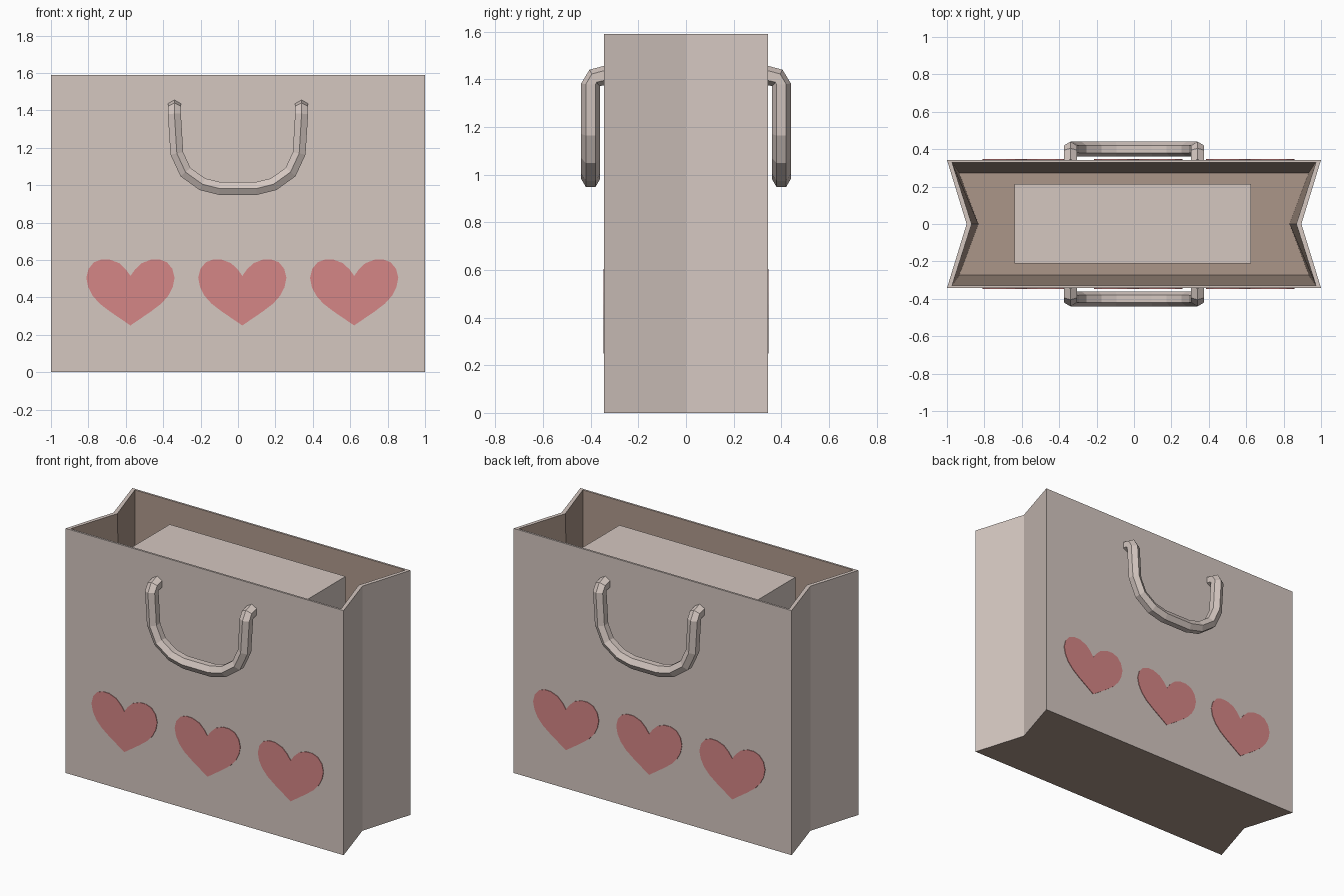
import bpy, bmesh
from mathutils import Vector
import math

if "Cube" in bpy.data.objects:
    bpy.data.objects.remove(bpy.data.objects["Cube"])


def material(name, rgb):
    m = bpy.data.materials.new(name)
    m.diffuse_color = (*rgb, 1)
    m.use_nodes = True
    m.node_tree.nodes["Principled BSDF"].inputs["Base Color"].default_value = m.diffuse_color
    return m


PAPER = material("pale_paper", (0.66, 0.57, 0.53))
BROWN = material("brown_lining", (0.41, 0.305, 0.25))
PINK = material("heart_pink", (0.665, 0.24, 0.24))


def finish(bm, name, mats):
    bmesh.ops.recalc_face_normals(bm, faces=bm.faces)
    me = bpy.data.meshes.new(name)
    bm.to_mesh(me)
    bm.free()
    for m in mats:
        me.materials.append(m)
    ob = bpy.data.objects.new(name, me)
    bpy.context.collection.objects.link(ob)
    return ob


def loft(bm, rings, mats=None):
    """Join rings of points with quads and cap both ends."""
    vs = [[bm.verts.new(p) for p in r] for r in rings]
    n = len(vs[0])
    for k in range(len(vs) - 1):
        for i in range(n):
            j = (i + 1) % n
            f = bm.faces.new((vs[k][i], vs[k][j], vs[k + 1][j], vs[k + 1][i]))
            f.material_index = mats[k] if mats else 0
    for r in (vs[0], vs[-1]):
        bm.faces.new(r).material_index = mats[-1] if mats else 0


# Bag: pinched outline, rim, sloping inner walls and floor
def outline(x, pinch, y, z):
    return [(-x, -y, z), (x, -y, z), (pinch, 0, z), (x, y, z), (-x, y, z), (-pinch, 0, z)]


H = 1.59
WALL = 0.343
bm = bmesh.new()
loft(bm, [outline(1, 0.895, WALL, 0), outline(1, 0.895, WALL, H),
          outline(0.973, 0.868, 0.33, H), outline(0.935, 0.832, 0.274, 0.05)],
     [0, 0, 1, 1])
finish(bm, "bag", [PAPER, BROWN])

# Box standing inside the bag
bm = bmesh.new()
loft(bm, [[(-0.64, -0.21, z), (0.625, -0.21, z), (0.625, 0.213, z), (-0.64, 0.213, z)]
          for z in (0.05, 1.5)])
finish(bm, "inner_box", [PAPER])

# Handles: six-sided tube along a U path
half = [(-0.34, -0.335, 1.417), (-0.34, -0.385, 1.405), (-0.34, -0.40, 1.38),
        (-0.327, -0.40, 1.17), (-0.281, -0.40, 1.07), (-0.19, -0.40, 1.005),
        (-0.097, -0.40, 0.982)]
hints = [(0, 0, 1), (0, -1, 1)] + [(0, -1, 0)] * 5
path = [Vector(p) for p in half] + [Vector((-x, y, z)) for x, y, z in reversed(half)]
hints = [Vector(h) for h in hints + hints[::-1]]


def handle_rings(side):
    rings = []
    for i, p in enumerate(path):
        t = (path[min(i + 1, len(path) - 1)] - path[max(i - 1, 0)]).normalized()
        n = (hints[i] - t * hints[i].dot(t)).normalized()
        b = t.cross(n)
        ring = []
        for k in range(6):
            a = k * math.pi / 3
            q = p + 0.04 * (math.cos(a) * n + math.sin(a) * b)
            ring.append((q.x, q.y * side, q.z))
        rings.append(ring)
    return rings


# Hearts: thin plates on both large walls
lobe = [(0.025, 0.55), (0.06, 0.583), (0.11, 0.602), (0.155, 0.603), (0.195, 0.588),
        (0.224, 0.553), (0.236, 0.505), (0.226, 0.455), (0.203, 0.41), (0.165, 0.367),
        (0.11, 0.325)]
heart = [(0, 0.515)] + lobe + [(0, 0.25)] + [(-x, z) for x, z in reversed(lobe)]

for side, label in ((1, "front"), (-1, "back")):
    bm = bmesh.new()
    loft(bm, handle_rings(side))
    finish(bm, label + "_handle", [PAPER])
    for i in range(3):
        cx = -0.575 + 0.598 * i
        bm = bmesh.new()
        loft(bm, [[(cx + x, y * side, z) for x, z in heart]
                  for y in (-WALL + 0.001, -WALL - 0.004)])
        finish(bm, f"{label}_heart_{i + 1}", [PINK])
